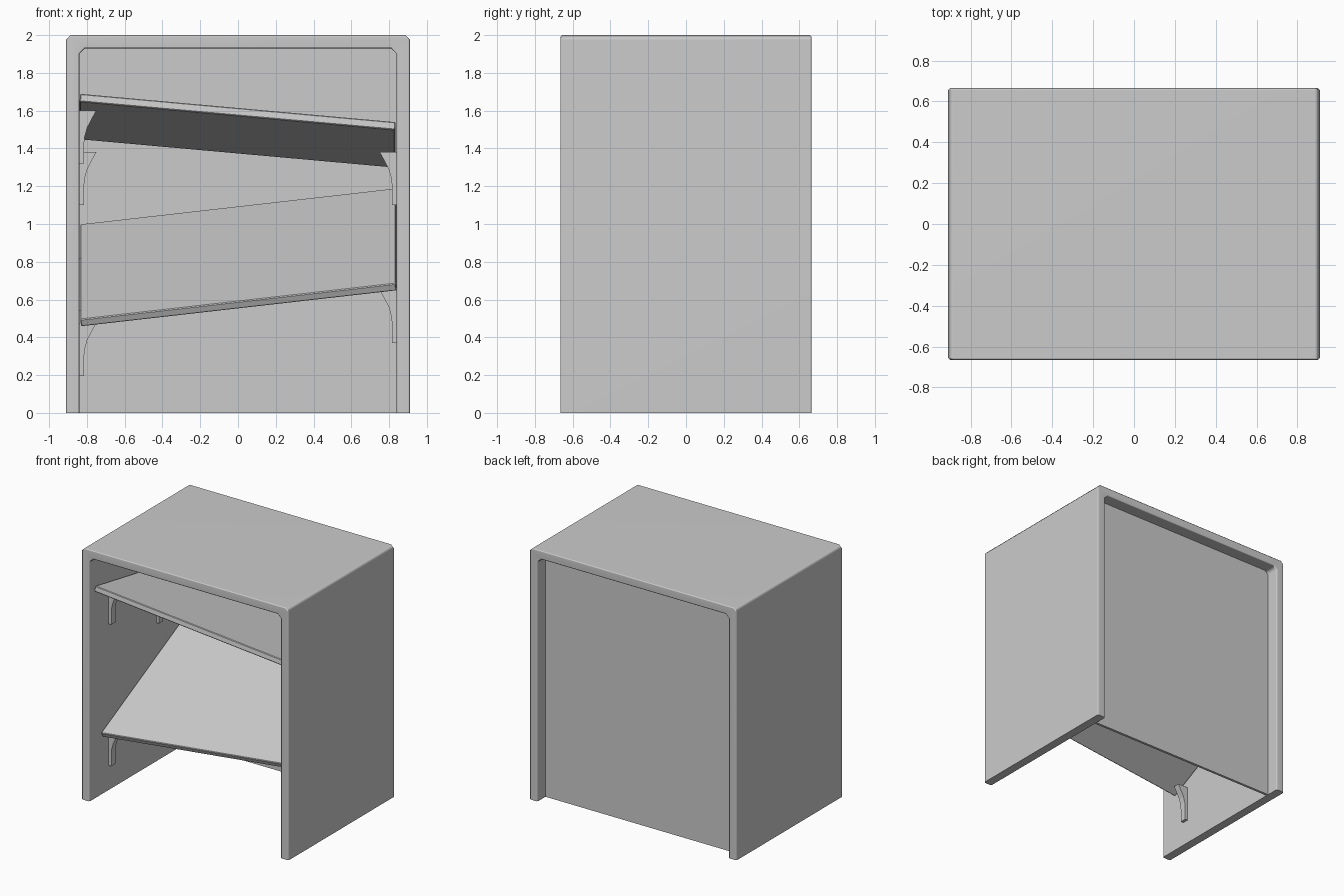
import bpy, bmesh
from mathutils import Matrix, Vector

if "Cube" in bpy.data.objects:
    bpy.data.objects.remove(bpy.data.objects["Cube"])

grey = bpy.data.materials.new("light_grey")
grey.use_nodes = True
grey.diffuse_color = (0.6, 0.6, 0.6, 1)
grey.node_tree.nodes["Principled BSDF"].inputs["Base Color"].default_value = (0.6, 0.6, 0.6, 1)


def add_object(name, bm, smooth=False):
    bmesh.ops.recalc_face_normals(bm, faces=bm.faces[:])
    mesh = bpy.data.meshes.new(name)
    bm.to_mesh(mesh)
    bm.free()
    mesh.materials.append(grey)
    obj = bpy.data.objects.new(name, mesh)
    bpy.context.collection.objects.link(obj)
    if smooth:
        bpy.ops.object.select_all(action='DESELECT')
        obj.select_set(True)
        bpy.context.view_layer.objects.active = obj
        bpy.ops.object.shade_smooth_by_angle(angle=0.9)
        obj.modifiers.new("weighted", 'WEIGHTED_NORMAL').keep_sharp = True
    return obj


def prism(points, y0, y1):
    """Extrude an outline in x and z from y0 to y1."""
    bm = bmesh.new()
    face = bm.faces.new([bm.verts.new((x, y0, z)) for x, z in points])
    new = bmesh.ops.extrude_face_region(bm, geom=[face])["geom"]
    bmesh.ops.translate(bm, vec=(0, y1 - y0, 0),
                        verts=[v for v in new if isinstance(v, bmesh.types.BMVert)])
    return bm


def arch(half, top, cut):
    """Upside-down U outline with chamfered top corners."""
    side = [(half, 0), (half, top - cut), (half - cut, top)]
    return side + [(-x, z) for x, z in reversed(side)]


# Outer shell: one bent sheet with softened rims
OUTER, INNER, DEPTH = 0.91, 0.84, 0.665
bm = prism(arch(OUTER, 2, 0.025) + arch(INNER, 1.93, 0.03)[::-1], -DEPTH, DEPTH)
rims = [e for e in bm.edges
        if abs(e.verts[0].co.y - e.verts[1].co.y) < 0.001
        and max(v.co.z for v in e.verts) > 0.1]
bmesh.ops.bevel(bm, geom=rims, offset=0.008, segments=1, affect='EDGES')
add_object("cabinet_shell", bm, smooth=True)

# Recessed back panel
add_object("back_panel", prism(arch(INNER, 1.93, 0.03), 0.545, 0.565))


def shelf(name, front_left, run_x, run_y):
    """Tilted board; front_left is its top front corner."""
    normal = run_x.cross(run_y).normalized() * -0.043
    centre = front_left + (run_x + run_y + normal) / 2
    basis = Matrix((run_x, run_y, normal)).transposed().to_4x4()
    bm = bmesh.new()
    bmesh.ops.create_cube(bm, size=1, matrix=Matrix.Translation(centre) @ basis)
    bmesh.ops.bevel(bm, geom=bm.edges[:], offset=0.005, segments=1, affect='EDGES')
    add_object(name, bm)


shelf("upper_shelf", Vector((-0.835, -0.6, 1.69)),
      Vector((1.67, 0, -0.15)), Vector((0, 1.11, -0.2)))
shelf("lower_shelf", Vector((-0.835, -0.53, 0.495)),
      Vector((1.67, 0, 0.19)), Vector((0, 1.01, 0.505)))

# Shelf brackets: curved wedges on both side walls
WEDGE = [(0, 0), (0, 0.28), (0.09, 0.28), (0.065, 0.235),
         (0.042, 0.19), (0.028, 0.14), (0.024, 0.09), (0.024, 0)]


def bracket(name, side, y, z):
    points = [(side * (INNER - x), z + h) for x, h in WEDGE]
    add_object(name, prism(points, y - 0.025, y + 0.025))


FRONT, BACK = -0.4, 0.2
bracket("upper_front_right_bracket", -1, FRONT, 1.32)
bracket("lower_front_right_bracket", -1, FRONT, 0.195)
bracket("lower_front_left_bracket", 1, FRONT, 0.37)
bracket("lower_back_right_bracket", -1, BACK, 0.54)
bracket("lower_back_left_bracket", 1, BACK, 0.7)
bracket("upper_front_left_bracket", 1, FRONT, 1.1)
for side, label in ((-1, "right"), (1, "left")):
    bracket("upper_back_" + label + "_bracket", side, BACK, 1.1)
